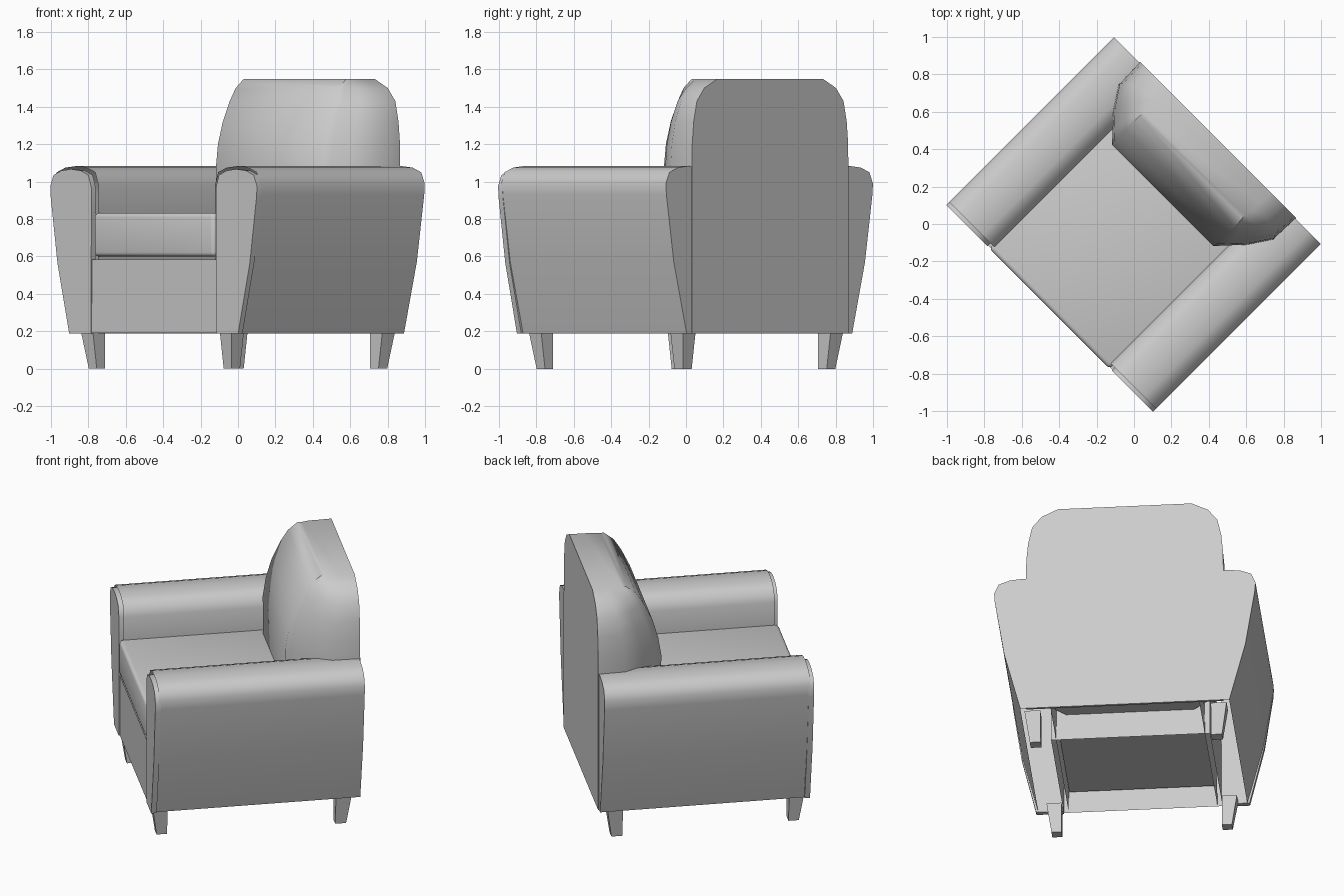
import bpy, bmesh
from math import radians

if "Cube" in bpy.data.objects:
    bpy.data.objects.remove(bpy.data.objects["Cube"])

TURN = radians(-45)  # the chair stands turned 45 degrees; parts are built straight


def loft(name, rings, angle=40, bevel=0, closed=True, caps=(True, True)):
    """Skin a list of equal-length point rings and cap the chosen ends."""
    bm = bmesh.new()
    loops = [[bm.verts.new(p) for p in r] for r in rings]
    n = len(loops[0])
    for a, b in zip(loops, loops[1:]):
        for i in range(n if closed else n - 1):
            j = (i + 1) % n
            bm.faces.new((a[i], a[j], b[j], b[i]))
    for loop, cap in zip((loops[0], loops[-1]), caps):
        if cap:
            bm.faces.new(loop)
    bmesh.ops.recalc_face_normals(bm, faces=bm.faces)
    if bevel:
        bmesh.ops.bevel(bm, geom=bm.edges[:], offset=bevel, segments=3,
                        profile=0.5, affect='EDGES')
    me = bpy.data.meshes.new(name)
    bm.to_mesh(me)
    bm.free()
    ob = bpy.data.objects.new(name, me)
    bpy.context.collection.objects.link(ob)
    ob.rotation_euler.z = TURN
    bpy.ops.object.select_all(action='DESELECT')
    ob.select_set(True)
    bpy.context.view_layer.objects.active = ob
    bpy.ops.object.shade_smooth_by_angle(angle=radians(angle))
    return ob


def rect(x0, x1, y0, y1, z):
    return [(x0, y0, z), (x1, y0, z), (x1, y1, z), (x0, y1, z)]


def box(name, x0, x1, y0, y1, z0, z1, **kw):
    return loft(name, [rect(x0, x1, y0, y1, z0), rect(x0, x1, y0, y1, z1)], **kw)


# arm cross-section (x, z): flared outside, rolled top, open underneath
ARM = [(0.625, 0.188), (0.722, 0.57), (0.778, 0.93), (0.782, 0.99),
       (0.755, 1.05), (0.69, 1.075), (0.61, 1.083), (0.53, 1.075), (0.465, 1.05),
       (0.44, 0.98), (0.44, 0.83), (0.445, 0.188)]

for side, s in (("left", -1), ("right", 1)):
    # hollow arm body and its slightly narrower front facing
    loft(side + "_arm", [[(s * x, y, z) for x, z in ARM] for y in (0.63, -0.615)],
         angle=60, closed=False, caps=(True, False))
    face = [(0.778 + (x - 0.778) * 0.91, 0.19 + (z - 0.19) * 0.982) for x, z in ARM]
    loft(side + "_arm_front", [[(s * x, y, z) for x, z in face] for y in (-0.638, -0.605)],
         angle=60)

    # tapered legs, straight on the inner faces
    for end, t, x0, x1, y0, y1 in (("front", -1, 0.48, 0.57, 0.525, 0.618),
                                   ("back", 1, 0.51, 0.605, 0.487, 0.583)):
        loft(f"{side}_{end}_leg",
             [rect(s * x0, s * (x1 - 0.03), t * y0, t * (y1 - 0.03), 0),
              rect(s * x0, s * x1, t * y0, t * y1, 0.2)])

# seat base hollow underneath, recessed underside, cushion
box("seat_base", -0.475, 0.475, -0.632, 0.24, 0.19, 0.585, caps=(False, True))
box("seat_underside", -0.44, 0.44, -0.61, 0.22, 0.32, 0.34)
box("seat_cushion", -0.455, 0.455, -0.64, 0.3, 0.6, 0.832, bevel=0.022)

# backrest: plan rings (height, half width, front depth, front width ratio)
LEVELS = [(0.36, 0.59, 0.24, 0.65), (0.8, 0.59, 0.22, 0.65), (1.08, 0.59, 0.217, 0.65),
          (1.2, 0.589, 0.237, 0.66), (1.32, 0.578, 0.272, 0.67), (1.43, 0.554, 0.325, 0.7),
          (1.5, 0.497, 0.37, 0.78), (1.548, 0.4, 0.43, 0.97)]
BACK = 0.636
rings = []
for z, w, f, k in LEVELS:
    d = BACK - f
    half = [(w, BACK), (w * 0.99, f + 0.6 * d), (w * (0.6 + 0.4 * k), f + 0.32 * d),
            (w * (0.25 + 0.75 * k) * 0.96 + 0.02 * w, f + 0.12 * d), (w * k, f)]
    rings.append([(x, y, z) for x, y in half] + [(-x, y, z) for x, y in reversed(half)])
loft("backrest", rings, angle=55)
box("back_panel", -0.59, 0.59, 0.62, BACK, 0.188, 0.36)
